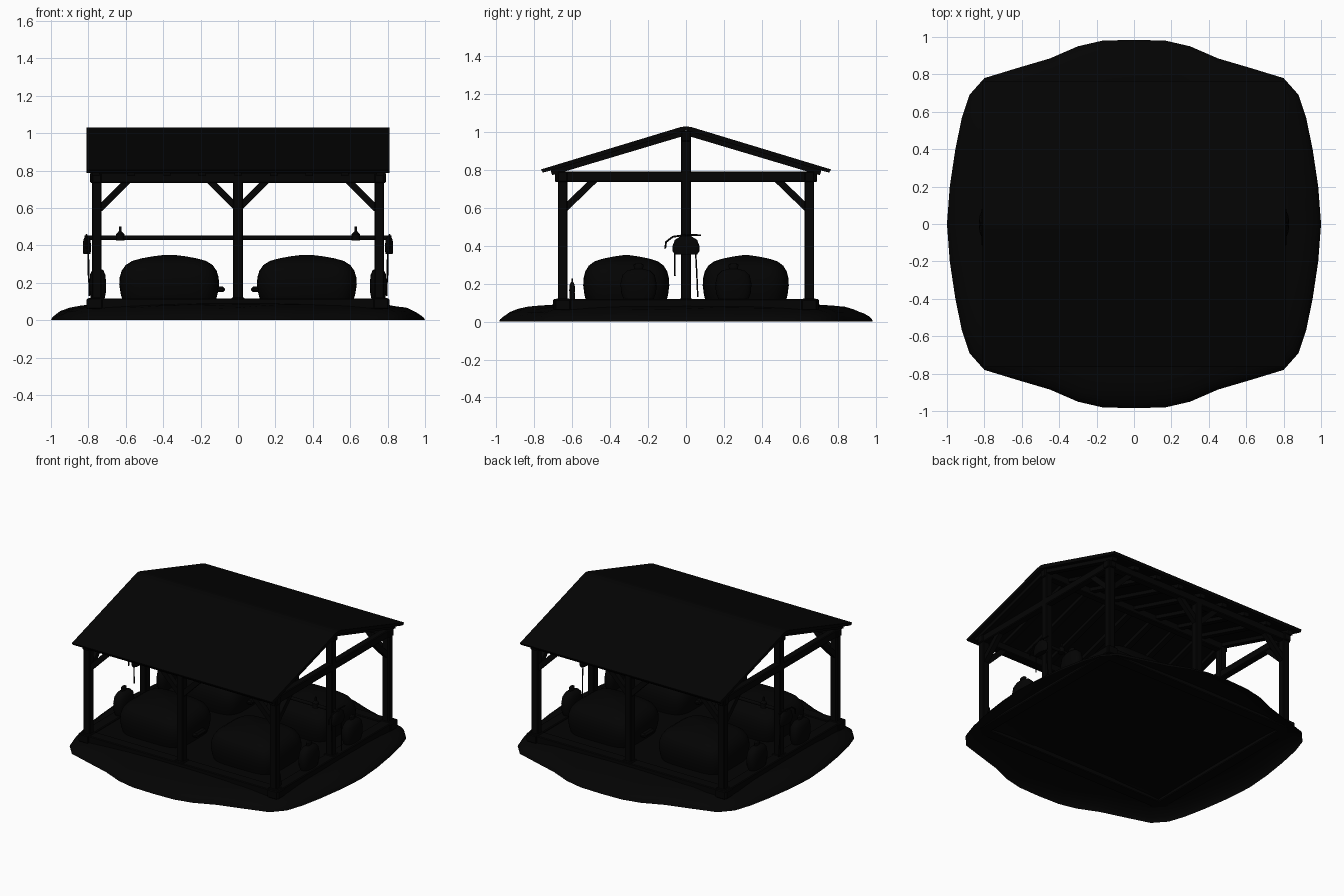
import bpy, bmesh, math, random
from mathutils import Vector

if "Cube" in bpy.data.objects:
    bpy.data.objects.remove(bpy.data.objects["Cube"])

random.seed(4)
mat = bpy.data.materials.new("dark")
mat.diffuse_color = (0.001, 0.001, 0.001, 1)
mat.use_nodes = True
mat.node_tree.nodes["Principled BSDF"].inputs["Base Color"].default_value = mat.diffuse_color


def finish(bm, name, smooth=False):
    bmesh.ops.recalc_face_normals(bm, faces=bm.faces)
    me = bpy.data.meshes.new(name)
    bm.to_mesh(me)
    bm.free()
    ob = bpy.data.objects.new(name, me)
    bpy.context.collection.objects.link(ob)
    me.materials.append(mat)
    if smooth:
        for o in bpy.context.selected_objects:
            o.select_set(False)
        ob.select_set(True)
        bpy.context.view_layer.objects.active = ob
        bpy.ops.object.shade_smooth_by_angle(angle=math.radians(40))
    return ob


def box(name, x0, x1, y0, y1, z0, z1, bevel=0.005):
    bm = bmesh.new()
    bmesh.ops.create_cube(bm, size=1)
    for v in bm.verts:
        v.co = ((x0 + x1) / 2 + v.co.x * (x1 - x0), (y0 + y1) / 2 + v.co.y * (y1 - y0),
                (z0 + z1) / 2 + v.co.z * (z1 - z0))
    if bevel:
        bmesh.ops.bevel(bm, geom=bm.edges[:], offset=bevel, segments=1, affect='EDGES')
    return finish(bm, name)


def beam(name, a, b, w, h):
    """Square timber between two points, w across and h deep."""
    a, b = Vector(a), Vector(b)
    d = (b - a).normalized()
    side = d.cross(Vector((0, 0, 1))).normalized()
    up = side.cross(d)
    bm = bmesh.new()
    ends = [[bm.verts.new(p + side * w / 2 * i + up * h / 2 * j)
             for i, j in ((-1, -1), (1, -1), (1, 1), (-1, 1))] for p in (a, b)]
    bm.faces.new(ends[0])
    bm.faces.new(ends[1])
    for k in range(4):
        n = (k + 1) % 4
        bm.faces.new((ends[0][k], ends[0][n], ends[1][n], ends[1][k]))
    return finish(bm, name)


def rings(name, loops, caps=True):
    """Skin a stack of closed loops, capping both ends if asked."""
    bm = bmesh.new()
    vs = [[bm.verts.new(p) for p in l] for l in loops]
    n = len(vs[0])
    for a, b in zip(vs, vs[1:]):
        for k in range(n):
            bm.faces.new((a[k], a[(k + 1) % n], b[(k + 1) % n], b[k]))
    if caps:
        bm.faces.new(vs[0])
        bm.faces.new(vs[-1])
    return finish(bm, name, True)


def lathe(name, cx, cy, rx, ry, prof, n=32, e=1.0):
    """Turned body with elliptical or squarish plan; prof = (radius, z)."""
    def sgn(v):
        return math.copysign(abs(v) ** e, v)
    ang = [2 * math.pi * k / n for k in range(n)]
    return rings(name, [[(cx + rx * r * sgn(math.cos(t)), cy + ry * r * sgn(math.sin(t)), z)
                         for t in ang] for r, z in prof])


def tube(name, pts, r):
    cu = bpy.data.curves.new(name, 'CURVE')
    cu.dimensions = '3D'
    cu.bevel_depth = r
    cu.bevel_resolution = 2
    cu.use_fill_caps = True
    sp = cu.splines.new('POLY')
    sp.points.add(len(pts) - 1)
    for p, q in zip(sp.points, pts):
        p.co = (*q, 1)
    ob = bpy.data.objects.new(name, cu)
    cu.materials.append(mat)
    bpy.context.collection.objects.link(ob)


# open earth skirt around the floor, with a bulging outline
quarter = [(1, 0), (.985, .2), (.955, .4), (.92, .57), (.88, .69), (.8, .78),
           (.62, .835), (.45, .885), (.3, .95), (.17, .98)]
outline = quarter + [(0, .985)] + [(-x, y) for x, y in quarter[:0:-1]]
outline += [(-x, -y) for x, y in outline]
loops = []
for s, z in ((1, 0), (.995, .012), (.98, .028), (.95, .046), (.9, .064), (.85, .076), (.79, .084), (.7, .09)):
    jit = 0.004 if .8 < s < .99 else 0
    loops.append([(x * s, y * s, z + random.uniform(-jit, jit)) for x, y in outline])
rings("earth_skirt", loops, caps=False)

# thin floor and sill timbers
box("floor", -.79, .79, -.69, .69, .094, .108)
for s in (-1, 1):
    box("long_sill", -.81, .81, s * .65 - .04, s * .65 + .04, .06, .115)
    box("side_sill", s * .765 - .04, s * .765 + .04, -.7, .7, .06, .118)

# posts with foot blocks
for x in (-.755, 0, .755):
    for y in (-.65, 0, .65):
        if x == 0 and y == 0:
            continue
        top = 1.0 if y == 0 else .78
        box("post", x - .026, x + .026, y - .026, y + .026, .1, top)
        box("post_foot", x - .036, x + .036, y - .036, y + .036, .1, .122)

# horizontal frame
for s in (-1, 1):
    box("wall_plate", -.79, .79, s * .65 - .026, s * .65 + .026, .735, .79)
    box("gable_tie_beam", s * .755 - .025, s * .755 + .025, -.69, .69, .735, .79)
box("ridge_beam", -.79, .79, -.025, .025, .95, 1.005)

# diagonal braces
for s in (-1, 1):
    for x, d in ((-.74, 1), (0, -1), (0, 1), (.74, -1)):
        beam("long_brace", (x, s * .65, .595), (x + d * .155, s * .65, .75), .036, .036)
    for t in (-1, 1):
        beam("gable_brace", (s * .755, t * .64, .595), (s * .755, t * .48, .75), .036, .036)

# rafters and roof sheets
for s in (-1, 1):
    for i in range(9):
        x = -.76 + i * .19
        beam("rafter", (x, 0, .998), (x, s * .71, .786), .04, .03)
    bm = bmesh.new()
    prof = [(0, 1.03), (.03, 1.025), (.765, .802), (.755, .786), (.72, .794), (0, 1.008)]
    ends = [[bm.verts.new((x, s * y, z)) for y, z in prof] for x in (-.81, .81)]
    bm.faces.new(ends[0])
    bm.faces.new(ends[1])
    for k in range(6):
        n = (k + 1) % 6
        bm.faces.new((ends[0][k], ends[0][n], ends[1][n], ends[1][k]))
    finish(bm, "roof_sheet")

# four plump squarish bales with a loose flap on the inner end
bale = [(.93, .105), (.97, .14), (1, .19), (.99, .23), (.95, .265), (.87, .295),
        (.74, .317), (.55, .331), (.32, .342), (.08, .35)]
for sx in (-1, 1):
    for sy in (-1, 1):
        lathe("bale", sx * .368, sy * .315, .267, .227, bale, 40, .45)
        xs = sorted((sx * .07, sx * .16))
        box("bale_flap", *xs, sy * .315 - .06, sy * .315 + .06, .15, .18, .01)
        # bags beside the gable posts
        bag = [(.8, .112), (.97, .15), (1, .2), (.9, .245), (.65, .268), (.25, .278), (.28, .3), (.15, .308)]
        lathe("bag", sx * .75, sy * .25, .045, .095, bag, 20, .8)

# rail with pegs
tube("rail", [(-.82, 0, .44), (.82, 0, .44)], .012)
for s in (-1, 1):
    lathe("rail_peg", s * .63, 0, .022, .022, [(1, .425), (1, .46), (.35, .475), (.3, .5)], 12)
    # tack draped over the rail ends
    lathe("tack_pad", s * .808, 0, .022, .07,
          [(.85, .355), (1, .37), (1, .4), (.85, .43), (.4, .45)], 20)
    tube("tack_hook", [(s * .81, y, z) for y, z in
                       ((-.11, .385), (-.105, .42), (-.07, .447), (0, .457), (.08, .455))], .005)
    tube("long_strap", [(s * .8, .05, .38), (s * .798, .057, .25), (s * .795, .062, .13)], .004)
    tube("short_strap", [(s * .8, -.06, .38), (s * .8, -.058, .24)], .004)

# small flask on a sill
lathe("flask", .75, -.6, .016, .016, [(.8, .15), (1, .165), (.8, .195), (.3, .21), (.3, .228)], 12)
box("flask_stand", .735, .765, -.615, -.585, .11, .152, .002)
